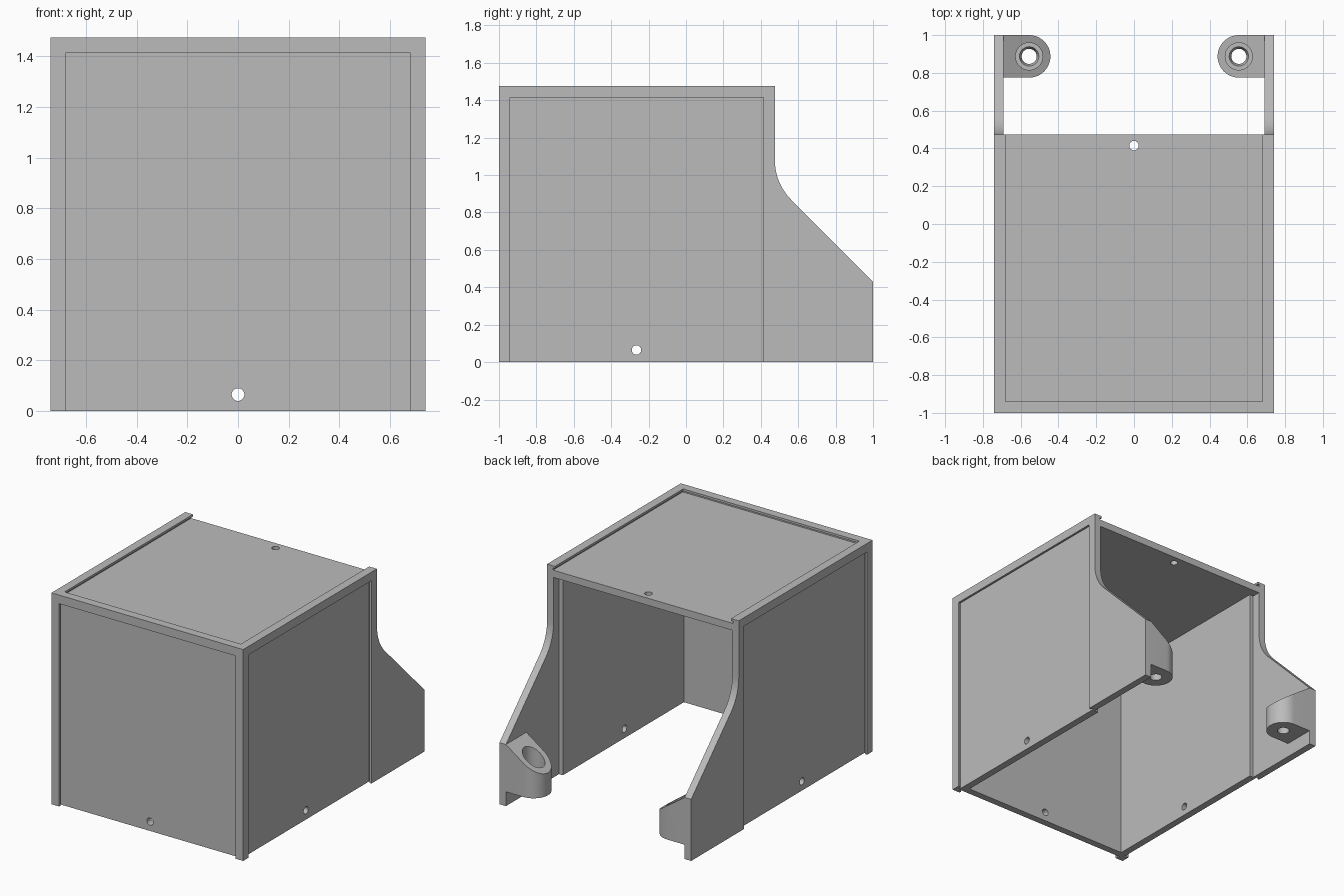
import bpy, bmesh, math
from mathutils import Matrix

cube = bpy.data.objects.get("Cube")
if cube:
    bpy.data.objects.remove(cube, do_unlink=True)

grey = bpy.data.materials.new("plain_grey")
grey.use_nodes = True
grey.diffuse_color = (0.5, 0.5, 0.5, 1)
grey.node_tree.nodes["Principled BSDF"].inputs["Base Color"].default_value = (0.5, 0.5, 0.5, 1)


def finish(name, bm):
    bmesh.ops.recalc_face_normals(bm, faces=bm.faces)
    mesh = bpy.data.meshes.new(name)
    bm.to_mesh(mesh)
    bm.free()
    mesh.materials.append(grey)
    ob = bpy.data.objects.new(name, mesh)
    bpy.context.collection.objects.link(ob)
    return ob


def prism(name, lower, upper):
    """Solid between two matching outlines."""
    bm = bmesh.new()
    a = [bm.verts.new(p) for p in lower]
    b = [bm.verts.new(p) for p in upper]
    bm.faces.new(a)
    bm.faces.new(b)
    for i in range(len(a)):
        j = (i + 1) % len(a)
        bm.faces.new((a[i], a[j], b[j], b[i]))
    return finish(name, bm)


def box(x0, x1, y0, y1, z0, z1):
    ring = [(x0, y0), (x1, y0), (x1, y1), (x0, y1)]
    return prism("cutter", [(x, y, z0) for x, y in ring], [(x, y, z1) for x, y in ring])


def rod(center, r1, r2, depth, axis="Z"):
    bm = bmesh.new()
    turn = {"Z": Matrix(), "X": Matrix.Rotation(math.pi / 2, 4, "Y"),
            "Y": Matrix.Rotation(math.pi / 2, 4, "X")}[axis]
    bmesh.ops.create_cone(bm, cap_ends=True, segments=32, radius1=r1, radius2=r2,
                          depth=depth, matrix=Matrix.Translation(center) @ turn)
    return finish("cutter", bm)


def select(ob):
    bpy.ops.object.select_all(action="DESELECT")
    ob.select_set(True)
    bpy.context.view_layer.objects.active = ob


def cut(ob, cutters):
    for c in cutters:
        c.hide_render = True
        mod = ob.modifiers.new("cut", "BOOLEAN")
        mod.operation, mod.solver, mod.object = "DIFFERENCE", "EXACT", c
        select(ob)
        bpy.ops.object.modifier_apply(modifier=mod.name)
        bpy.data.objects.remove(c, do_unlink=True)


W, BACK, TOP = 0.74, 0.475, 1.475
LIP, DEPTH, WALL = 0.06, 0.03, 0.05
IN = DEPTH + WALL

# Housing: side profile with a curved step down to the rear wings
R = 0.3
profile = [(-1, 0), (1, 0), (1, 0.43)]
for i in range(13):
    a = math.radians(225 - 45 * i / 12)
    profile.append((BACK + R + R * math.cos(a), 1.08 + R * math.sin(a)))
profile += [(BACK, TOP), (-1, TOP)]
housing = prism("housing", [(-W, y, z) for y, z in profile], [(W, y, z) for y, z in profile])

# Hollow interior, and the wider gap between the wings
cutters = [box(-W + IN, W - IN, -1 + IN, BACK - LIP + 0.01, -1, TOP - IN),
           box(-W + WALL, W - WALL, BACK - LIP, 2, -1, TOP - IN),
           box(-W + WALL, W - WALL, BACK, 2, -1, 2)]

# Recessed panels with undercut rails: wide slot below, narrow opening above
for lip, near, far in ((LIP, 0, DEPTH), (LIP - 0.014, DEPTH / 2, DEPTH)):
    out = near if near else -0.2
    cutters.append(box(-W + lip, W - lip, -1 + out, -1 + far, -1, TOP - lip))
    cutters.append(box(-W + lip, W - lip, -1 + lip, 2, TOP - far, TOP - out))
    for s in (1, -1):
        x0, x1 = sorted((s * (W - far), s * (W - out)))
        cutters.append(box(x0, x1, -1 + lip, BACK - lip, -1, TOP - lip))

# Small screw holes in the panels
cutters += [rod((0, -1, 0.065), 0.025, 0.025, 0.4, "Y"),
            rod((0, 0.415, TOP), 0.025, 0.025, 0.4),
            rod((W, -0.265, 0.065), 0.025, 0.025, 0.4, "X"),
            rod((-W, -0.265, 0.065), 0.025, 0.025, 0.4, "X")]
cut(housing, cutters)

# Mounting lugs: rounded tabs with sloped tops and countersunk holes
cx, cy, r, base = 0.555, 0.8875, 0.1125, 0.1
outline = [(0.7, cy - r), (0.69, cy - r)]
for i in range(25):
    a = math.radians(270 - 180 * i / 24)
    outline.append((cx + r * math.cos(a), cy + r * math.sin(a)))
outline += [(0.69, cy + r), (0.7, cy + r)]
lugs = []
for side, s in (("left", 1), ("right", -1)):
    lug = prism(side + "_lug", [(s * x, y, base) for x, y in outline],
                [(s * x, y, 0.43 - 0.7 * max(0, 0.69 - x)) for x, y in outline])
    cut(lug, [rod((s * cx, cy, 0.38), 0.072, 0.072, 0.4),
              rod((s * cx, cy, 0.17), 0.04, 0.055, 0.04),
              rod((s * cx, cy, 0.1), 0.04, 0.04, 0.3)])
    lugs.append(lug)

for ob in [housing] + lugs:
    select(ob)
    bpy.ops.object.shade_smooth_by_angle(angle=math.radians(25))
